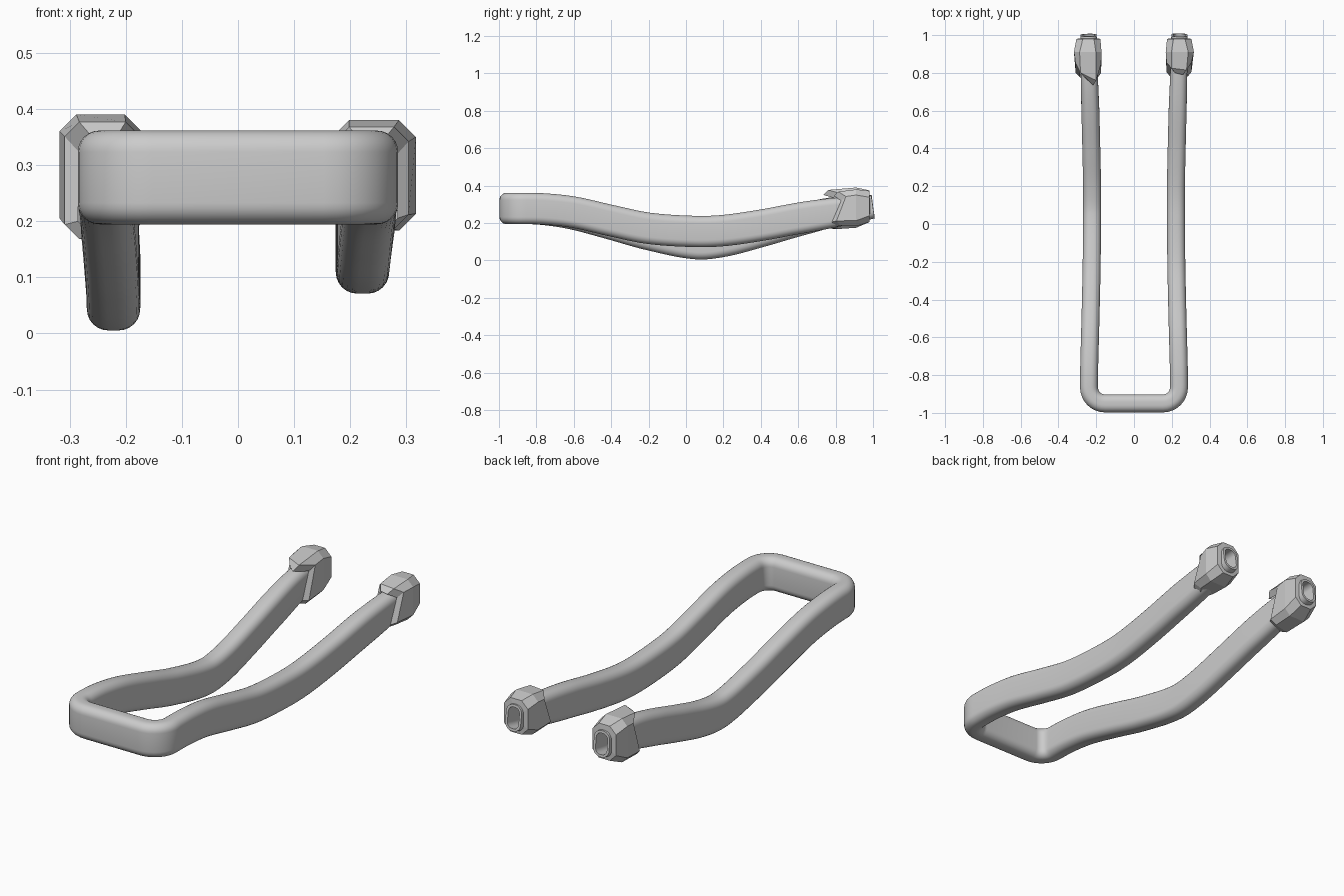
import bpy, bmesh, math
from mathutils import Vector
from mathutils.geometry import interpolate_bezier

if "Cube" in bpy.data.objects:
    bpy.data.objects.remove(bpy.data.objects["Cube"])

GREY = (0.6, 0.6, 0.6, 1)
grey = bpy.data.materials.new("plain grey")
grey.use_nodes = True
grey.diffuse_color = GREY
grey.node_tree.nodes["Principled BSDF"].inputs["Base Color"].default_value = GREY


def loft(name, rings, cap=False):
    """Skin a list of equal-sized point rings."""
    bm = bmesh.new()
    loops = [[bm.verts.new(p) for p in ring] for ring in rings]
    for a, b in zip(loops, loops[1:]):
        n = len(a)
        for i in range(n):
            j = (i + 1) % n
            bm.faces.new((a[i], a[j], b[j], b[i]))
    if cap:
        bm.faces.new(loops[0])
        bm.faces.new(loops[-1])
    bmesh.ops.recalc_face_normals(bm, faces=bm.faces[:])
    mesh = bpy.data.meshes.new(name)
    bm.to_mesh(mesh)
    bm.free()
    mesh.materials.append(grey)
    obj = bpy.data.objects.new(name, mesh)
    bpy.context.collection.objects.link(obj)
    return obj


def rounded(half_w, half_h, r, steps=6):
    """Rounded rectangle as (across, up) pairs."""
    pts = []
    for k, (sx, sy) in enumerate(((1, 1), (-1, 1), (-1, -1), (1, -1))):
        for i in range(steps + 1):
            t = math.pi / 2 * (k + i / steps)
            pts.append((sx * (half_w - r) + r * math.cos(t),
                        sy * (half_h - r) + r * math.sin(t)))
    return pts


# Arm centre lines: distance along y, sideways position, height
YS = (-0.865, -0.75, -0.6, -0.4, -0.2, 0.05, 0.2, 0.4, 0.6, 0.8, 1.0)
XS = (0.238, 0.237, 0.233, 0.228, 0.224, 0.222, 0.222, 0.226, 0.231, 0.237, 0.24)
Z_LEFT = (0.278, 0.275, 0.258, 0.213, 0.172, 0.155, 0.16, 0.188, 0.225, 0.257, 0.287)
Z_RIGHT = (0.278, 0.272, 0.248, 0.195, 0.139, 0.09, 0.103, 0.155, 0.213, 0.262, 0.287)


def arm(side, heights):
    """Smooth curve through the arm points, front to back."""
    p = [Vector((side * x, y, z)) for x, y, z in zip(XS, YS, heights)]
    last = len(p) - 1
    slope = []
    for i in range(len(p)):
        a, b = p[max(i - 1, 0)], p[min(i + 1, last)]
        slope.append((b - a) / (b.y - a.y))
    slope[0] = Vector((0, 1, 0))
    out = []
    for i in range(last):
        d = (p[i + 1].y - p[i].y) / 3
        out += interpolate_bezier(p[i], p[i] + slope[i] * d,
                                  p[i + 1] - slope[i + 1] * d, p[i + 1], 9)[:-1]
    return out + [p[-1]]


def bend(side):
    """Front corner, from the arm towards the middle."""
    r = 0.085
    return [Vector((side * (0.153 + r * math.cos(t)), -0.865 - r * math.sin(t), 0.278))
            for t in (math.pi / 2 * i / 8 for i in range(1, 9))]


# Bent tube with tapering, hollow ends
path = arm(-1, Z_RIGHT)[::-1] + bend(-1) + bend(1)[::-1] + arm(1, Z_LEFT)


def tube_ring(i, wall=0.0):
    here = path[i]
    tangent = (path[min(i + 1, len(path) - 1)] - path[max(i - 1, 0)]).normalized()
    across = tangent.cross(Vector((0, 0, 1))).normalized()
    up = across.cross(tangent)
    t = min(max((here.y - 0.6) / 0.4, 0), 1)
    section = rounded(0.0475 - 0.005 * t - wall, 0.0835 - 0.021 * t * t - wall, 0.038 - wall)
    return [here + across * a + up * b for a, b in section]


WALL = 0.012
n = len(path)
inner_start = [tube_ring(i, WALL) for i in range(8, -1, -1)]
inner_end = [tube_ring(i, WALL) for i in range(n - 1, n - 10, -1)]
tube = loft("bent_tube", inner_start + [tube_ring(i) for i in range(n)] + inner_end, cap=True)
bpy.context.view_layer.objects.active = tube
tube.select_set(True)
bpy.ops.object.shade_smooth_by_angle(angle=math.radians(40))


# Faceted end sleeves
def facet_ring(y, x0, x1, z0, z1, cut, shifts=(0,) * 8):
    pts = [(x1, z0 + cut), (x1, z1 - cut), (x1 - cut, z1), (x0 + cut, z1),
           (x0, z1 - cut), (x0, z0 + cut), (x0 + cut, z0), (x1 - cut, z0)]
    return [Vector((x, y + s, z)) for (x, z), s in zip(pts, shifts)]


# Ragged front lip: the top tongues reach forward and the sides slant back
LIP = (-0.02, 0.03, -0.01, 0.0, 0.03, -0.02, -0.01, 0.0)
LIP_LONG = (-0.02, 0.03, -0.06, -0.02, 0.03, -0.02, -0.03, -0.01)

loft("left_sleeve", [
    facet_ring(0.80, 0.192, 0.284, 0.18, 0.345, 0.025, LIP),
    facet_ring(0.825, 0.172, 0.304, 0.186, 0.368, 0.026, LIP),
    facet_ring(0.91, 0.168, 0.317, 0.183, 0.38, 0.03),
    facet_ring(0.98, 0.175, 0.304, 0.205, 0.372, 0.034),
    facet_ring(0.983, 0.20, 0.28, 0.23, 0.345, 0.025)])

loft("right_sleeve", [
    facet_ring(0.795, -0.285, -0.192, 0.175, 0.35, 0.025, LIP_LONG),
    facet_ring(0.82, -0.309, -0.174, 0.168, 0.377, 0.026, LIP_LONG),
    facet_ring(0.91, -0.318, -0.172, 0.175, 0.39, 0.03),
    facet_ring(0.98, -0.305, -0.178, 0.205, 0.375, 0.034),
    facet_ring(0.983, -0.28, -0.20, 0.23, 0.345, 0.025)])
